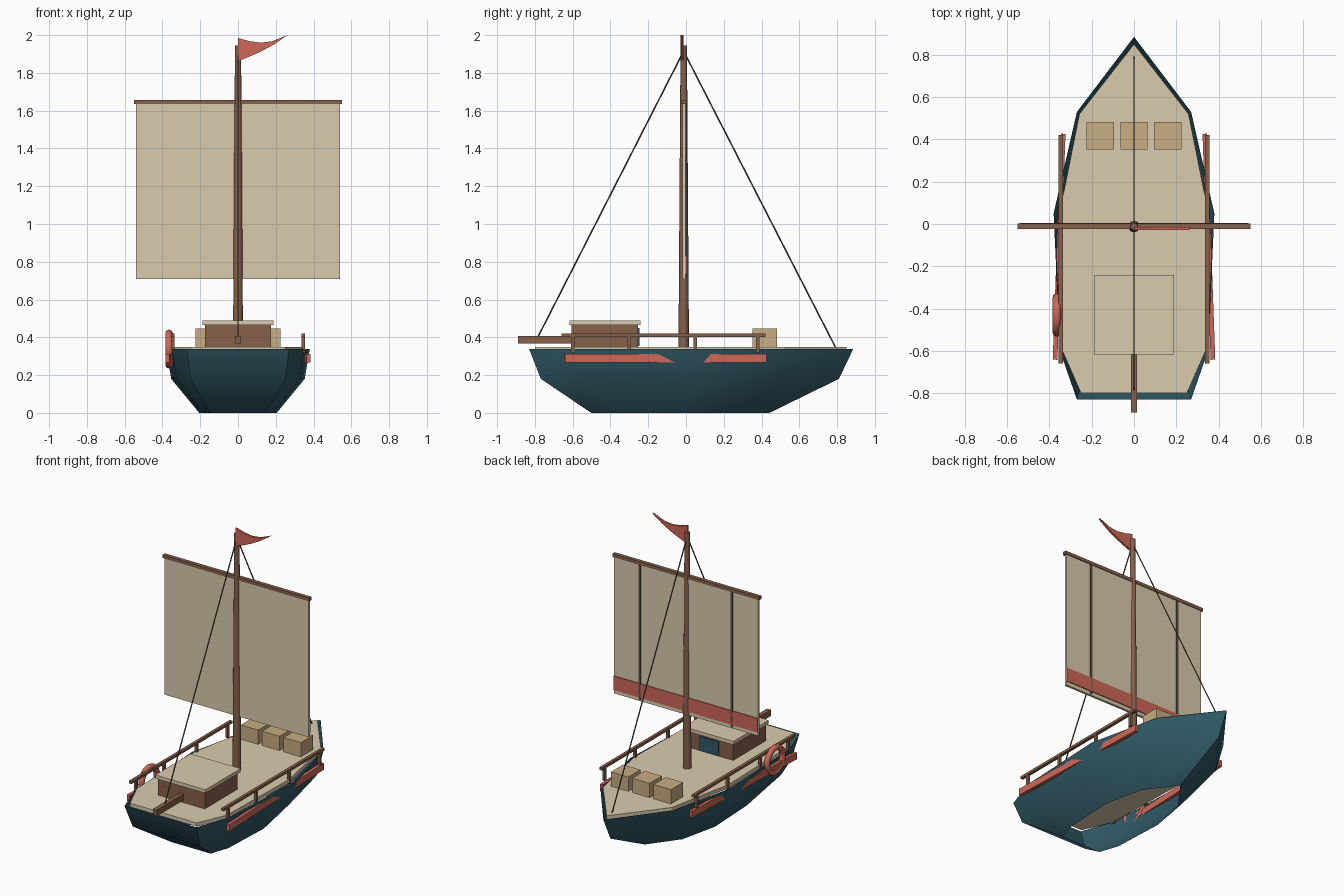
import bpy, bmesh, math
from mathutils import Vector

if "Cube" in bpy.data.objects:
    bpy.data.objects.remove(bpy.data.objects["Cube"])


def mat(name, r, g, b):
    m = bpy.data.materials.new(name)
    m.diffuse_color = (r, g, b, 1)
    m.use_nodes = True
    m.node_tree.nodes["Principled BSDF"].inputs["Base Color"].default_value = m.diffuse_color
    return m


TEAL = mat("teal_paint", 0.03, 0.10, 0.13)
SAND = mat("sand", 0.70, 0.60, 0.42)
WOOD = mat("wood", 0.24, 0.12, 0.07)
DARK = mat("dark_line", 0.10, 0.08, 0.06)
CRATE = mat("crate_wood", 0.58, 0.42, 0.23)
RED = mat("red_paint", 0.62, 0.14, 0.10)


def finish(name, bm, m):
    bmesh.ops.recalc_face_normals(bm, faces=bm.faces)
    me = bpy.data.meshes.new(name)
    bm.to_mesh(me)
    bm.free()
    ob = bpy.data.objects.new(name, me)
    bpy.context.collection.objects.link(ob)
    me.materials.append(m)
    return ob


def box(name, x, y, z, m, turn=0):
    """Box from (min, max) pairs, optionally turned about its own z axis."""
    bm = bmesh.new()
    bmesh.ops.create_cube(bm, size=1)
    spans = (x, y, z)
    bmesh.ops.scale(bm, vec=[b - a for a, b in spans], verts=bm.verts)
    ob = finish(name, bm, m)
    ob.location = [(a + b) / 2 for a, b in spans]
    ob.rotation_euler.z = turn
    return ob


def rod(name, a, b, r1, r2, sides, m):
    a, b = Vector(a), Vector(b)
    bm = bmesh.new()
    bmesh.ops.create_cone(bm, cap_ends=True, segments=sides, radius1=r1,
                          radius2=r2, depth=(b - a).length)
    ob = finish(name, bm, m)
    ob.location = (a + b) / 2
    ob.rotation_euler = (b - a).to_track_quat('Z', 'Y').to_euler()
    return ob


def smooth(ob, angle):
    bpy.ops.object.select_all(action='DESELECT')
    ob.select_set(True)
    bpy.context.view_layer.objects.active = ob
    bpy.ops.object.shade_smooth_by_angle(angle=math.radians(angle))


def mirrored(half):
    """Full plan outline from the +x half, stern to bow tip."""
    return half + [(-x, y) for x, y in reversed(half[:-1])]


def loft(name, rings, m, caps):
    bm = bmesh.new()
    loops = [[bm.verts.new((x, y, z)) for x, y in pts] for pts, z in rings]
    for lo, hi in zip(loops, loops[1:]):
        n = len(lo)
        for i in range(n):
            j = (i + 1) % n
            bm.faces.new((lo[i], lo[j], hi[j], hi[i]))
    if caps:
        bm.faces.new(loops[0])
        bm.faces.new(loops[-1])
    return finish(name, bm, m)


# Hull shell, open underneath and under the deck
rim = mirrored([(0.27, -0.83), (0.35, -0.60), (0.38, 0.05), (0.27, 0.53), (0, 0.885)])


def scaled(sx, sy, dy):
    return [(x * sx, y * sy + dy) for x, y in rim]


hull = loft("hull", [(scaled(0.54, 0.55, -0.045), 0), (scaled(0.93, 0.92, -0.005), 0.18),
                     (rim, 0.337)], TEAL, False)
smooth(hull, 40)

# Deck
deck = mirrored([(0.25, -0.80), (0.338, -0.60), (0.352, 0.05), (0.258, 0.52), (0, 0.85)])
loft("deck", [(deck, 0.325), (deck, 0.35)], SAND, True)

# Cabin
box("cabin", (-0.175, 0.175), (-0.605, -0.255), (0.34, 0.466), WOOD)
box("cabin_roof", (-0.188, 0.188), (-0.617, -0.24), (0.464, 0.488), SAND)
box("cabin_door", (-0.07, 0.07), (-0.262, -0.247), (0.355, 0.45), TEAL)
box("tiller", (-0.015, 0.015), (-0.89, -0.56), (0.367, 0.408), WOOD)

# Crates
for i in (-1, 0, 1):
    c = i * 0.16
    box("crate", (c - 0.065, c + 0.065), (0.352, 0.482), (0.345, 0.447), CRATE)

# Rails, posts and rubbing strakes on both sides
for s in (-1, 1):
    c = s * 0.346
    box("rail", (c - 0.01, c + 0.01), (-0.66, 0.42), (0.403, 0.42), WOOD)
    for y in (-0.60, -0.30, 0.05, 0.38):
        box("rail_post", (c - 0.009, c + 0.009), (y - 0.009, y + 0.009), (0.32, 0.405), WOOD)
    c = s * 0.354
    box("rubbing_strake", (c - 0.011, c + 0.011), (-0.642, 0.427), (0.268, 0.312), RED, s * 0.036)

# Mast, yard and sail
smooth(rod("mast", (0, -0.012, 0.34), (0, -0.012, 1.945), 0.028, 0.017, 10, WOOD), 40)
box("yard", (-0.55, 0.55), (-0.023, 0.003), (1.634, 1.656), WOOD)
box("sail", (-0.54, 0.54), (-0.018, -0.002), (0.71, 1.64), SAND)
box("sail_band", (-0.54, 0.54), (-0.003, 0.004), (0.735, 0.83), RED)
for s in (-1, 1):
    box("sail_seam", (s * 0.345 - 0.007, s * 0.345 + 0.007), (-0.003, 0.004), (0.72, 1.63), DARK)

# Pennant: curved triangle with thickness
bm = bmesh.new()
top = [(0, 1.985), (0.06, 1.968), (0.12, 1.96), (0.18, 1.967), (0.262, 2.0)]
low = [(0.19, 1.95), (0.12, 1.912), (0.06, 1.886), (0, 1.862)]
f = bm.faces.new([bm.verts.new((x, -0.028, z)) for x, z in top + low])
ext = bmesh.ops.extrude_face_region(bm, geom=[f], use_keep_orig=True)
bmesh.ops.translate(bm, vec=(0, 0.014, 0),
                    verts=[v for v in ext["geom"] if isinstance(v, bmesh.types.BMVert)])
finish("pennant", bm, RED)

# Stay ropes
rod("aft_stay", (0, -0.015, 1.91), (0, -0.785, 0.40), 0.004, 0.004, 6, DARK)
rod("fore_stay", (0, -0.01, 1.91), (0, 0.79, 0.35), 0.004, 0.004, 6, DARK)

# Lifebuoy on the left side
bpy.ops.mesh.primitive_torus_add(major_radius=0.083, minor_radius=0.02, major_segments=20,
                                 minor_segments=8, location=(-0.365, -0.43, 0.338),
                                 rotation=(0, math.pi / 2, 0))
buoy = bpy.context.object
buoy.name = "lifebuoy"
buoy.data.materials.append(RED)
smooth(buoy, 60)
